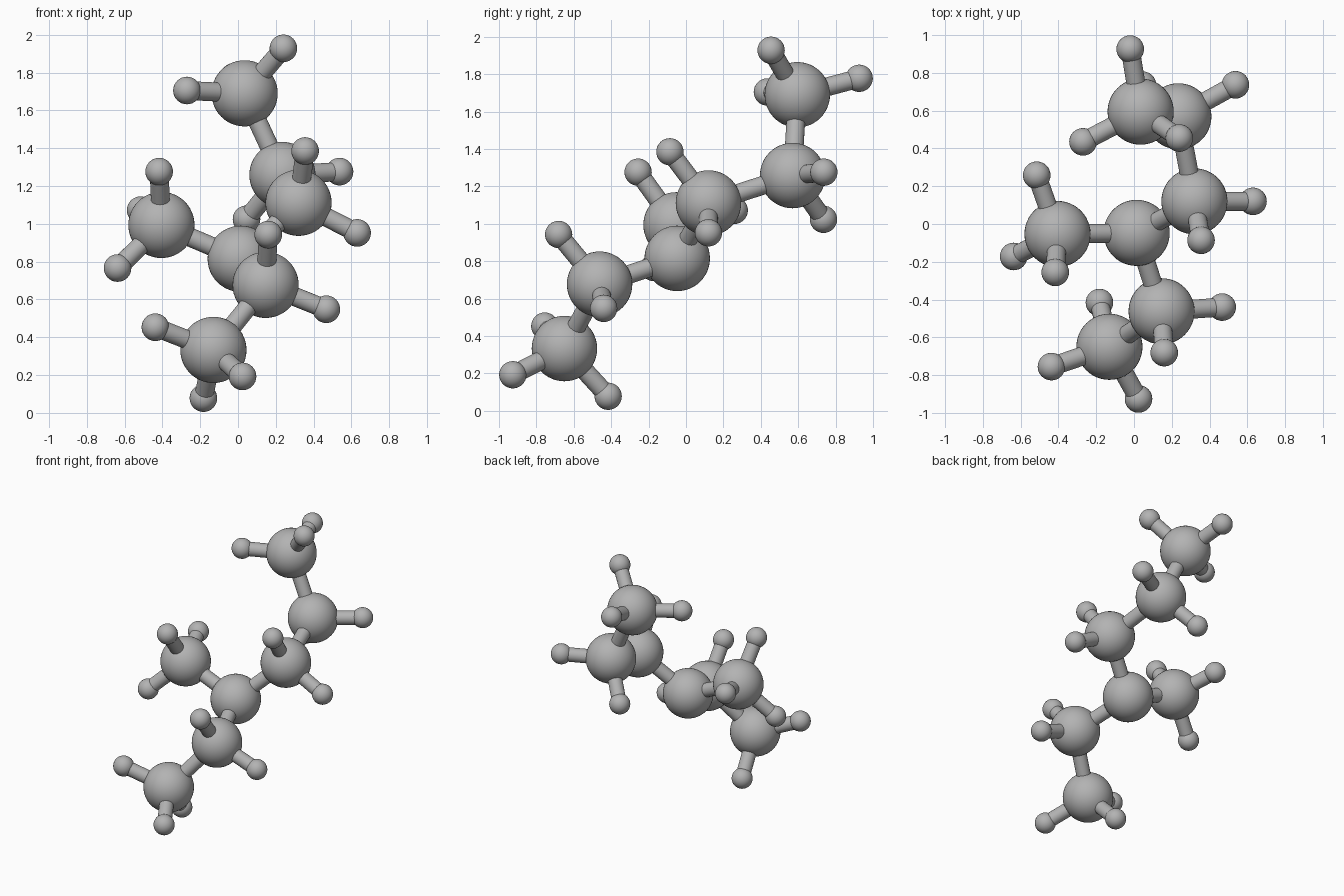
import bpy
from mathutils import Vector

cube = bpy.data.objects.get("Cube")
if cube:
    bpy.data.objects.remove(cube, do_unlink=True)

LARGE_RADIUS, SMALL_RADIUS, BOND_RADIUS = 0.175, 0.073, 0.05

# Single grey material
grey = bpy.data.materials.new("grey")
grey.use_nodes = True
colour = (0.45, 0.45, 0.45, 1)
grey.diffuse_color = colour
grey.node_tree.nodes["Principled BSDF"].inputs["Base Color"].default_value = colour


def finish(name):
    obj = bpy.context.object
    obj.name = name
    obj.data.materials.append(grey)
    bpy.ops.object.shade_smooth_by_angle()
    return obj


def atom(name, centre, radius, segments):
    bpy.ops.mesh.primitive_uv_sphere_add(
        segments=segments, ring_count=segments // 2, radius=radius, location=centre)
    return finish(name)


def bond(name, start, end):
    start, end = Vector(start), Vector(end)
    axis = end - start
    bpy.ops.mesh.primitive_cylinder_add(
        vertices=32, radius=BOND_RADIUS, depth=axis.length, location=(start + end) / 2)
    bpy.context.object.rotation_euler = axis.to_track_quat("Z", "Y").to_euler()
    return finish(name)


# Each large atom: its centre and the centres of the small atoms around it
groups = {
    "upper_end": ((0.035, 0.595, 1.69),
                  [(0.24, 0.455, 1.928), (-0.27, 0.435, 1.705), (-0.02, 0.926, 1.778)]),
    "upper_middle": ((0.235, 0.57, 1.258),
                     [(0.537, 0.737, 1.276), (0.045, 0.735, 1.024)]),
    "upper_inner": ((0.32, 0.12, 1.111),
                    [(0.355, -0.086, 1.385), (0.63, 0.12, 0.952)]),
    "hub": ((0.014, -0.047, 0.815), []),
    "lower_inner": ((0.146, -0.462, 0.677),
                    [(0.16, -0.681, 0.943), (0.467, -0.44, 0.548)]),
    "lower_end": ((-0.13, -0.65, 0.333),
                  [(-0.437, -0.755, 0.453), (0.024, -0.926, 0.193), (-0.183, -0.416, 0.078)]),
    "side_end": ((-0.405, -0.053, 0.994),
                 [(-0.417, -0.256, 1.276), (-0.637, -0.172, 0.766), (-0.515, 0.258, 1.072)]),
}

# Large atoms, small atoms and the short bonds joining them
for name, (centre, small_atoms) in groups.items():
    atom(name + "_large_atom", centre, LARGE_RADIUS, 48)
    for i, small in enumerate(small_atoms, 1):
        atom(f"{name}_small_atom_{i}", small, SMALL_RADIUS, 32)
        bond(f"{name}_short_bond_{i}", centre, small)

# Bonds along the main chain and out to the side branch
chain = ["upper_end", "upper_middle", "upper_inner", "hub", "lower_inner", "lower_end"]
for a, b in list(zip(chain, chain[1:])) + [("hub", "side_end")]:
    bond(f"{a}_to_{b}_bond", groups[a][0], groups[b][0])
